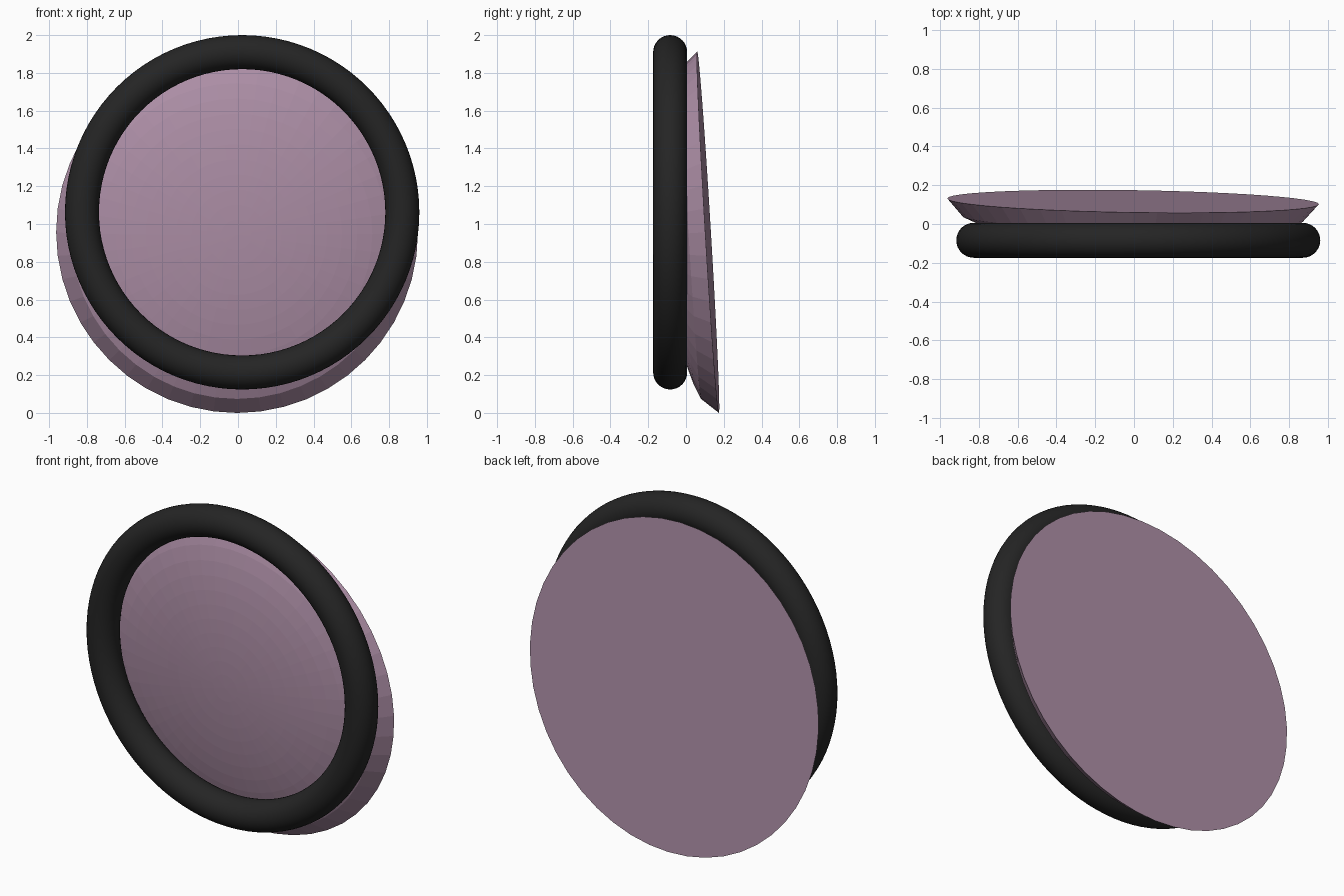
import bpy, bmesh, math
from mathutils import Vector, Matrix

if "Cube" in bpy.data.objects:
    bpy.data.objects.remove(bpy.data.objects["Cube"])


def material(name, rgb):
    m = bpy.data.materials.new(name)
    m.diffuse_color = (*rgb, 1)
    m.use_nodes = True
    m.node_tree.nodes["Principled BSDF"].inputs["Base Color"].default_value = m.diffuse_color
    return m


mauve = material("mauve", (0.42, 0.275, 0.385))
black = material("black rubber", (0.018, 0.018, 0.018))

# Shallow elliptical dome with a flat back, slightly tilted
R, H, SEGS, RINGS = 0.958, 0.226, 48, 12
bm = bmesh.new()
loops = []
for i in range(RINGS, 0, -1):
    r = i / RINGS
    h = H * math.sqrt(max(0, 1 - r * r))
    loops.append([bm.verts.new((R * r * math.cos(2 * math.pi * k / SEGS),
                                R * r * math.sin(2 * math.pi * k / SEGS), -h))
                  for k in range(SEGS)])
for a, b in zip(loops, loops[1:]):
    for k in range(SEGS):
        n = (k + 1) % SEGS
        bm.faces.new((a[k], a[n], b[n], b[k]))
apex = bm.verts.new((0, 0, -H))
for k in range(SEGS):
    bm.faces.new((loops[-1][k], loops[-1][(k + 1) % SEGS], apex))
bm.faces.new(loops[0])
bmesh.ops.recalc_face_normals(bm, faces=bm.faces)
normal = Vector((0.0156, 1, 0.06)).normalized()
right = Vector((0, 0, 1)).cross(normal).normalized()
up = normal.cross(right)
tilt = Matrix((right, up, normal)).transposed().to_4x4()
bm.transform(Matrix.Translation((-0.005, 0.117, 0.956)) @ tilt)
mesh = bpy.data.meshes.new("dome_disc")
bm.to_mesh(mesh)
bm.free()
disc = bpy.data.objects.new("dome_disc", mesh)
bpy.context.collection.objects.link(disc)
mesh.materials.append(mauve)

# Round front ring
bpy.ops.mesh.primitive_torus_add(
    major_radius=0.848, minor_radius=0.09, major_segments=96, minor_segments=32,
    location=(0.022, -0.084, 1.062), rotation=(math.pi / 2, 0, 0))
ring = bpy.context.object
ring.name = "front_ring"
ring.data.materials.append(black)
bpy.ops.object.shade_smooth()
